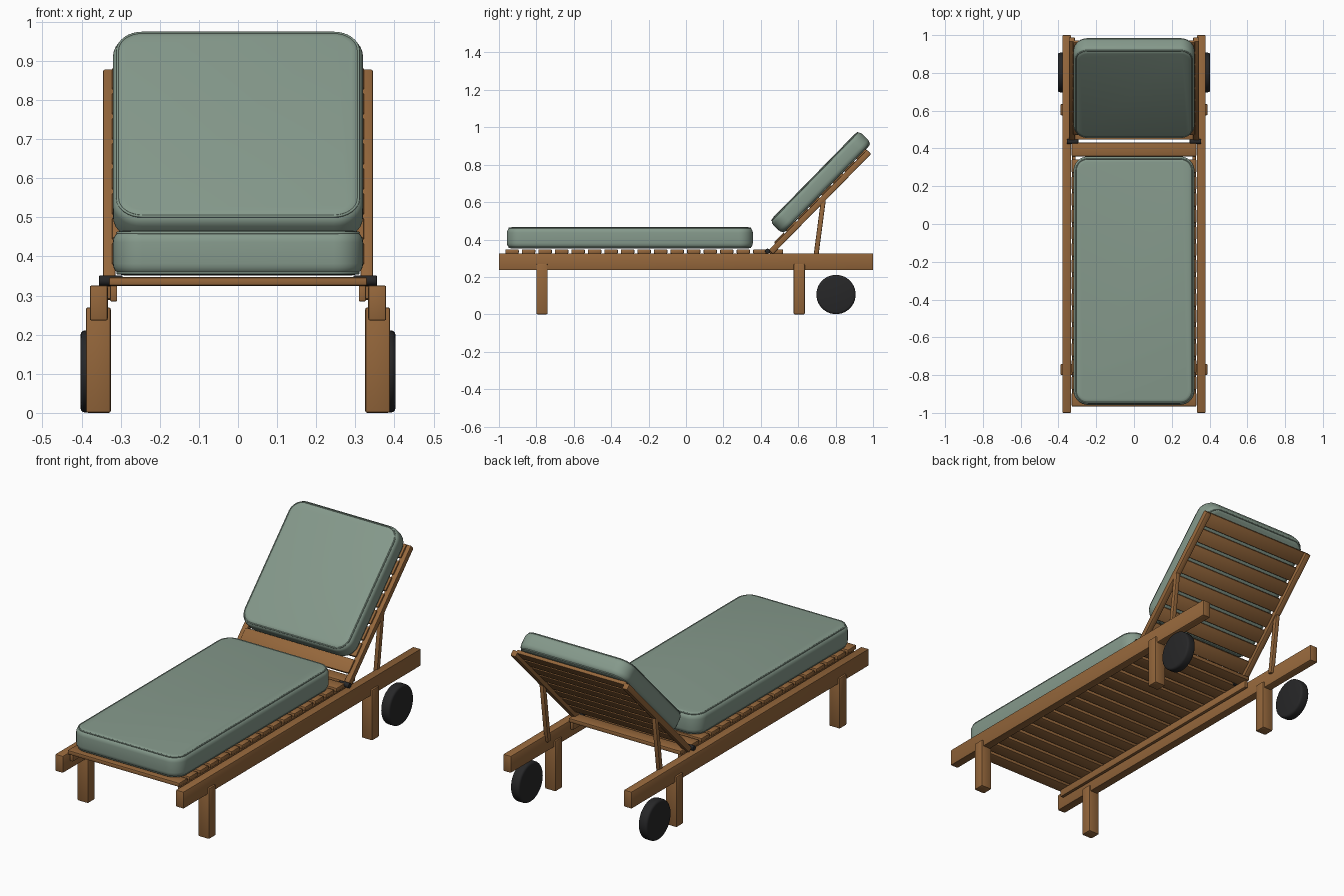
import bpy, bmesh, math
from mathutils import Matrix, Vector

cube = bpy.data.objects.get("Cube")
if cube:
    bpy.data.objects.remove(cube, do_unlink=True)


def material(name, rgb):
    m = bpy.data.materials.new(name)
    m.use_nodes = True
    m.diffuse_color = (*rgb, 1)
    m.node_tree.nodes["Principled BSDF"].inputs["Base Color"].default_value = (*rgb, 1)
    return m


WOOD = material("warm wood", (0.30, 0.135, 0.044))
FABRIC = material("sage fabric", (0.235, 0.32, 0.26))
RUBBER = material("black rubber", (0.02, 0.02, 0.021))


def finish(name, bm, mat, matrix=Matrix()):
    mesh = bpy.data.meshes.new(name)
    bmesh.ops.recalc_face_normals(bm, faces=bm.faces[:])
    bm.to_mesh(mesh)
    bm.free()
    mesh.materials.append(mat)
    obj = bpy.data.objects.new(name, mesh)
    bpy.context.collection.objects.link(obj)
    obj.matrix_world = matrix
    bpy.ops.object.select_all(action="DESELECT")
    obj.select_set(True)
    bpy.context.view_layer.objects.active = obj
    bpy.ops.object.shade_smooth_by_angle(angle=math.radians(35))
    return obj


def block_mesh(size, centre):
    bm = bmesh.new()
    bmesh.ops.create_cube(bm, size=1)
    for v in bm.verts:
        v.co = Vector(a * b for a, b in zip(v.co, size)) + Vector(centre)
    return bm


def board(name, size, centre, matrix=Matrix(), bevel=0.005):
    bm = block_mesh(size, centre)
    bmesh.ops.bevel(bm, geom=bm.edges[:], offset=bevel, segments=2,
                    profile=0.5, affect="EDGES")
    return finish(name, bm, WOOD, matrix)


def disc(name, radius, width, centre, bevel, mat):
    bm = bmesh.new()
    bmesh.ops.create_cone(bm, cap_ends=True, segments=40, radius1=radius,
                          radius2=radius, depth=width)
    rims = [e for e in bm.edges if abs(e.verts[0].co.z - e.verts[1].co.z) < 1e-5]
    bmesh.ops.bevel(bm, geom=rims, offset=bevel, segments=3, profile=0.5, affect="EDGES")
    return finish(name, bm, mat, Matrix.Translation(centre) @ Matrix.Rotation(math.pi / 2, 4, "Y"))


def piping(name, w, l, z, radius, matrix):
    # Thin welt following a rounded rectangle
    curve = bpy.data.curves.new(name, "CURVE")
    curve.dimensions = "3D"
    curve.bevel_depth = 0.0035
    curve.bevel_resolution = 2
    pts = []
    for i, (sx, sy) in enumerate(((1, 1), (-1, 1), (-1, -1), (1, -1))):
        for k in range(9):
            a = (i + k / 8) * math.pi / 2
            pts.append((sx * (w / 2 - radius) + radius * math.cos(a),
                        sy * (l / 2 - radius) + radius * math.sin(a), z, 1))
    spline = curve.splines.new("POLY")
    spline.points.add(len(pts) - 1)
    for p, co in zip(spline.points, pts):
        p.co = co
    spline.use_cyclic_u = True
    curve.materials.append(FABRIC)
    obj = bpy.data.objects.new(name, curve)
    bpy.context.collection.objects.link(obj)
    obj.matrix_world = matrix


def cushion(name, w, l, h, matrix):
    bm = block_mesh((w, l, h), (0, 0, 0))
    upright = [e for e in bm.edges if abs(e.verts[0].co.z - e.verts[1].co.z) > h / 2]
    bmesh.ops.bevel(bm, geom=upright, offset=0.075, segments=8, profile=0.5, affect="EDGES")
    rims = [e for e in bm.edges if abs(e.verts[0].co.z - e.verts[1].co.z) < 1e-5]
    bmesh.ops.bevel(bm, geom=rims, offset=0.03, segments=5, profile=0.5, affect="EDGES")
    finish(name, bm, FABRIC, matrix)
    for side, s in (("upper", 1), ("lower", -1)):
        piping(f"{name}_{side}_piping", w - 0.024, l - 0.024, s * (h / 2 - 0.006), 0.064, matrix)


# Backrest frame: local y runs up the slope, local z points to the sitter
TILT = Matrix.Rotation(math.radians(45.6), 4, "X")
PITCH = 0.0883

# Deck slats
for i in range(17):
    board(f"deck_slat_{i + 1}", (0.66, 0.072, 0.022), (0, -0.93 + i * PITCH, 0.336))

# Backrest slats
for i in range(8):
    board(f"backrest_slat_{i + 1}", (0.645, 0.074, 0.02), (0, 0.64 + i * 0.0895, -0.077), TILT)

for side, s in (("left", 1), ("right", -1)):
    # Base frame
    board(f"{side}_side_rail", (0.046, 2.0, 0.09), (s * 0.356, 0, 0.281))
    board(f"{side}_slat_ledger", (0.018, 1.46, 0.04), (s * 0.318, -0.22, 0.305), bevel=0.003)
    for end, y in (("front", -0.77), ("rear", 0.605)):
        board(f"{side}_{end}_leg", (0.064, 0.06, 0.27), (s * 0.357, y, 0.135), bevel=0.006)
    # Backrest frame
    board(f"{side}_backrest_rail", (0.032, 0.75, 0.032), (s * 0.329, 0.93, -0.091), TILT)
    # Prop between backrest and base
    foot, head = Vector((s * 0.331, 0.692, 0.29)), Vector((s * 0.331, 0.735, 0.615))
    lean = Matrix.Rotation(-math.atan2(head.y - foot.y, head.z - foot.z), 4, "X")
    board(f"{side}_prop", (0.024, 0.026, (head - foot).length), (0, 0, 0),
          Matrix.Translation((foot + head) / 2) @ lean)
    # Hinge and wheel
    disc(f"{side}_hinge", 0.013, 0.06, (s * 0.325, 0.436, 0.338), 0.002, RUBBER)
    disc(f"{side}_wheel", 0.105, 0.052, (s * 0.377, 0.802, 0.106), 0.012, RUBBER)

# Cushions
cushion("seat_cushion", 0.64, 1.315, 0.115, Matrix.Translation((0, -0.3, 0.409)))
cushion("back_cushion", 0.64, 0.68, 0.1, TILT @ Matrix.Translation((0, 1.008, -0.02)))
